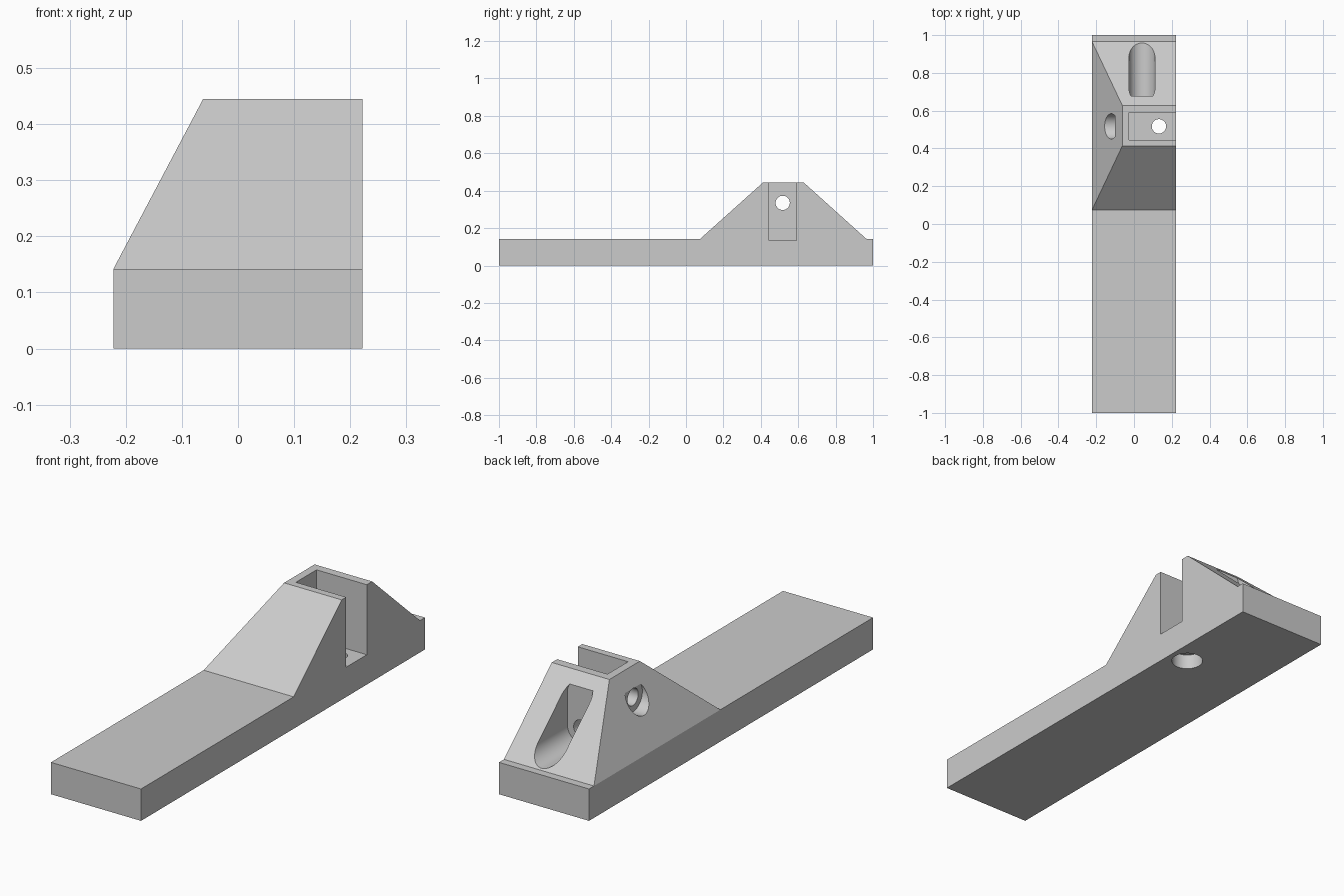
import bpy, bmesh, math
from mathutils import Matrix, Vector

cube = bpy.data.objects.get("Cube")
if cube:
    bpy.data.objects.remove(cube, do_unlink=True)

HALF_W, BASE_H, TOP_H = 0.222, 0.142, 0.445
HILL_FRONT, HILL_BACK = 0.075, 0.965
BOLT_R, HEAD_R, SLOT_Y = 0.038, 0.067, 0.517

grey = bpy.data.materials.new("light_grey")
grey.use_nodes = True
grey.diffuse_color = (0.6, 0.6, 0.6, 1)
grey.node_tree.nodes["Principled BSDF"].inputs["Base Color"].default_value = (0.6, 0.6, 0.6, 1)


def make_object(name, bm):
    bmesh.ops.recalc_face_normals(bm, faces=bm.faces)
    mesh = bpy.data.meshes.new(name)
    bm.to_mesh(mesh)
    bm.free()
    mesh.materials.append(grey)
    obj = bpy.data.objects.new(name, mesh)
    bpy.context.collection.objects.link(obj)
    return obj


def box(name, low, high):
    low, high = Vector(low), Vector(high)
    bm = bmesh.new()
    bmesh.ops.create_cube(bm, size=1, matrix=Matrix.Translation((low + high) / 2)
                          @ Matrix.Diagonal((*(high - low), 1)))
    return make_object(name, bm)


def bore(name, start, end, radius, stretch=0):
    """Cylinder between two points; stretch raises its upper half into a slot."""
    start, end = Vector(start), Vector(end)
    axis, middle, sides = end - start, (start + end) / 2, 48
    turn = axis.to_track_quat('Z', 'Y').to_matrix().to_4x4()
    bm = bmesh.new()
    bmesh.ops.create_cone(bm, cap_ends=True, segments=sides, radius1=radius, radius2=radius,
                          depth=axis.length, matrix=Matrix.Translation(middle) @ turn
                          @ Matrix.Rotation(math.pi / sides, 4, 'Z'))
    for v in bm.verts:
        if v.co.z > middle.z:
            v.co.z += stretch
    return make_object(name, bm)


# Base plate with raised mount: side profile swept across the width
profile = [(-1, 0), (1, 0), (1, BASE_H), (HILL_BACK, BASE_H), (0.628, TOP_H),
           (0.413, TOP_H), (HILL_FRONT, BASE_H), (-1, BASE_H)]
bm = bmesh.new()
left, right = [[bm.verts.new((x, y, z)) for y, z in profile] for x in (-HALF_W, HALF_W)]
bm.faces.new(left)
bm.faces.new(right)
for i in range(len(profile)):
    j = (i + 1) % len(profile)
    bm.faces.new((left[i], left[j], right[j], right[i]))
# Lean the outer side of the mount inwards
bmesh.ops.connect_verts(bm, verts=[left[3], left[6]])
for v in left[4:6]:
    v.co.x = -0.062
body = make_object("mount_body", bm)

# Open slot, bolt holes with wide recesses, and rear access pocket
cutters = [
    box("slot", (-0.026, 0.445, 0.133), (0.4, 0.59, 0.6)),
    bore("floor_hole", (0.132, SLOT_Y, -0.1), (0.132, SLOT_Y, 0.2), BOLT_R),
    bore("floor_recess", (0.132, SLOT_Y, -0.1), (0.132, SLOT_Y, 0.068), HEAD_R),
    bore("side_hole", (-0.3, SLOT_Y, 0.335), (0.05, SLOT_Y, 0.335), BOLT_R),
    bore("side_recess", (-0.3, SLOT_Y, 0.335), (-0.1, SLOT_Y, 0.335), HEAD_R),
    bore("rear_hole", (0.042, 0.55, 0.217), (0.042, 0.75, 0.217), BOLT_R),
    bore("rear_pocket", (0.042, 0.677, 0.217), (0.042, 1.1, 0.217), 0.069, 0.145),
]
bpy.context.view_layer.objects.active = body
body.select_set(True)
for cutter in cutters:
    cutter.hide_render = True
    cut = body.modifiers.new(cutter.name, 'BOOLEAN')
    cut.operation = 'DIFFERENCE'
    cut.solver = 'EXACT'
    cut.object = cutter
    bpy.ops.object.modifier_apply(modifier=cut.name)
    bpy.data.objects.remove(cutter, do_unlink=True)

bpy.ops.object.shade_smooth_by_angle(angle=math.radians(25))
